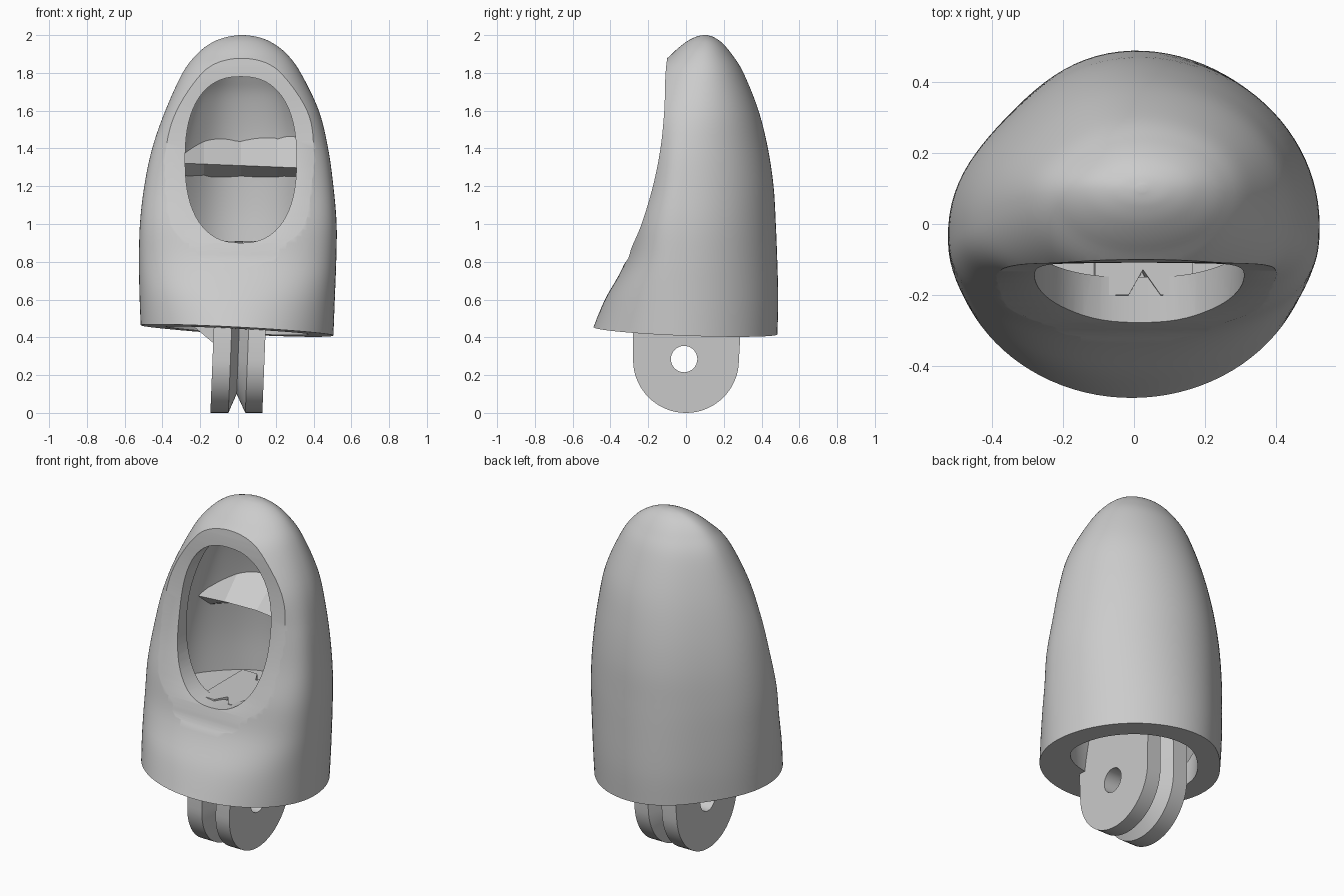
import bpy
import bmesh
from math import sin, cos, pi

default_cube = bpy.data.objects.get("Cube")
if default_cube:
    bpy.data.objects.remove(default_cube, do_unlink=True)

GREY = (0.6, 0.6, 0.6, 1.0)
grey = bpy.data.materials.new("matte grey")
grey.use_nodes = True
grey.diffuse_color = GREY
grey.node_tree.nodes["Principled BSDF"].inputs["Base Color"].default_value = GREY


def loft(name, rings):
    """Bridge equal-sized rings of points and cap both ends."""
    bm = bmesh.new()
    loops = [[bm.verts.new(p) for p in ring] for ring in rings]
    count = len(loops[0])
    for low, high in zip(loops, loops[1:]):
        for i in range(count):
            j = (i + 1) % count
            bm.faces.new((low[i], low[j], high[j], high[i]))
    bm.faces.new(loops[0])
    bm.faces.new(loops[-1])
    bmesh.ops.recalc_face_normals(bm, faces=bm.faces)
    mesh = bpy.data.meshes.new(name)
    bm.to_mesh(mesh)
    bm.free()
    mesh.materials.append(grey)
    obj = bpy.data.objects.new(name, mesh)
    bpy.context.collection.objects.link(obj)
    return obj


def cut(obj, cutters):
    """Subtract the cutters, bake the result and remove them."""
    for cutter in cutters:
        cutter.hide_render = True
        mod = obj.modifiers.new("cut", 'BOOLEAN')
        mod.operation = 'DIFFERENCE'
        mod.solver = 'EXACT'
        mod.object = cutter
    graph = bpy.context.evaluated_depsgraph_get()
    mesh = bpy.data.meshes.new_from_object(obj.evaluated_get(graph))
    obj.modifiers.clear()
    obj.data = mesh
    for cutter in cutters:
        bpy.data.objects.remove(cutter, do_unlink=True)


def smooth_rows(rows, steps):
    """Catmull-Rom interpolation through rows of numbers."""
    result = []
    for i in range(len(rows) - 1):
        quad = (rows[max(i - 1, 0)], rows[i], rows[i + 1], rows[min(i + 2, len(rows) - 1)])
        for s in range(steps):
            t = s / steps
            result.append([b + t / 2 * (c - a + t * (2*a - 5*b + 4*c - d + t * (3*(b - c) + d - a)))
                           for a, b, c, d in zip(*quad)])
    result.append(list(rows[-1]))
    return result


def rounded(a, power):
    """Superellipse point on a unit circle."""
    c, s = cos(a), sin(a)
    return (abs(c) ** (2 / power) * (1 if c > 0 else -1),
            abs(s) ** (2 / power) * (1 if s > 0 else -1))


def shade(obj, angle):
    bpy.ops.object.select_all(action='DESELECT')
    obj.select_set(True)
    bpy.context.view_layer.objects.active = obj
    bpy.ops.object.shade_smooth_by_angle(angle=angle)


# Body sections: height, left x, right x, front y, widest y, back y, front squareness
sections = [
    (.435, -.518, .505, -.49, -.03, .485, 2),
    (.6, -.524, .512, -.426, -.02, .49, 2.2),
    (.8, -.527, .52, -.322, -.01, .485, 2.6),
    (1, -.522, .522, -.272, 0, .477, 2.8),
    (1.2, -.499, .505, -.222, .01, .465, 2.8),
    (1.4, -.457, .477, -.207, .02, .435, 2.6),
    (1.6, -.387, .428, -.222, .05, .385, 2.3),
    (1.8, -.295, .332, -.164, .08, .305, 2.1),
    (1.9, -.218, .258, -.075, .09, .242, 2),
    (1.96, -.14, .18, -.005, .1, .19, 2),
    (1.99, -.06, .105, .05, .1, .145, 2),
    (2, .01, .035, .09, .1, .11, 2),
]


def body_rings(scale_low, scale_high, front_scale, lift):
    rings = []
    for z, x0, x1, front, mid, back, square in smooth_rows(sections, 6):
        ring = []
        tilt = max(0, (.7 - z) / .27)
        scale = scale_low + (scale_high - scale_low) * (z - .435) / 1.565
        for i in range(96):
            a = 2 * pi * i / 96
            u, v = rounded(a, 2 if sin(a) > 0 else square)
            # slightly flattened towards the back on one side
            r = scale * (1 - .075 * max(0, cos(a - 2.4)) ** 8)
            depth = back - mid if v > 0 else (mid - front) * front_scale
            x = (x0 + x1) / 2 + r * u * (x1 - x0) / 2
            y = mid + r * v * depth
            ring.append((x, y, lift(z) - tilt * (.054 * x + .04 * y)))
        rings.append(ring)
    return rings


# Hollow fingertip shell, thicker at the front
shell = loft("fingertip_shell", body_rings(1, 1, 1, lambda z: z))
cavity = loft("cavity_cutter", body_rings(.72, .84, .75, lambda z: .3 + (z - .435)))

# Concave face that trims the front to form the window rim
rim_profile = smooth_rows([(-.332, .782), (-.305, .82), (-.286, .88), (-.235, 1), (-.175, 1.2),
                           (-.135, 1.4), (-.115, 1.6), (-.108, 1.8), (-.09, 1.95)], 5)
outline = [(-.8, .782)] + rim_profile + [(-.8, 1.95)]
rim_cutter = loft("rim_cutter", [[(x, y, z) for y, z in outline] for x in (-.7, .7)])


# Rounded window opening into the cavity
def window_ring(y):
    points = [rounded(2 * pi * i / 64, 2.4) for i in range(64)]
    return [(.015 + .295 * u, y, 1.34 + .44 * v) for u, v in points]


window_cutter = loft("window_cutter", [window_ring(-.8), window_ring(.06)])
cut(shell, [cavity, rim_cutter, window_cutter])
shade(shell, .6)

# Wedge-shaped cross bar bowed along the back wall of the cavity
bar = []
for x, ridge_y, back_y, top in ((-.33, .1, .18, 1.52), (-.18, .13, .33, 1.48), (.015, .15, .4, 1.455),
                                (.21, .13, .33, 1.465), (.36, .1, .19, 1.5)):
    bar.append([(x, ridge_y, 1.31 - x * .04), (x, ridge_y + .8 * (back_y - ridge_y), top),
                (x, back_y, top), (x, back_y, 1.24)])
loft("cross_bar", bar)

# Floor closing the cavity above the hinge
floor_rings = [[(.42 * cos(2 * pi * i / 48), .08 + .33 * sin(2 * pi * i / 48), z)
                for i in range(48)] for z in (.68, .85)]
shade(loft("cavity_floor", floor_rings), .6)


# Hinge lug: rounded plate with a V groove around its edge
def lug_ring(x, radius):
    k = radius / .28
    points = [(radius * cos(pi + pi * i / 32), .28 + radius * sin(pi + pi * i / 32))
              for i in range(33)]
    points += [(.29 * k, .45), (.2 * k, .91), (-.2 * k, .91), (-.28 * k, .45)]
    return [(x + .04 * (z - .28), y, z) for y, z in points]


lug = loft("hinge_lug", [lug_ring(x, r) for x, r in
                         ((-.135, .28), (-.04, .28), (0, .18), (.05, .28), (.14, .28))])
pin_hole = loft("pin_hole_cutter", [[(x, -.01 + .07 * cos(2 * pi * i / 32),
                                      .285 + .07 * sin(2 * pi * i / 32))
                                     for i in range(32)] for x in (-.4, .4)])
cut(lug, [pin_hole])
shade(lug, .5)

# Gusset bracing the lug against the cavity wall
loft("lug_gusset", [[(-.125, y, .365), (-.25, y, .47), (-.38, y, .7), (-.125, y, .7)]
                    for y in (-.15, .15)])
